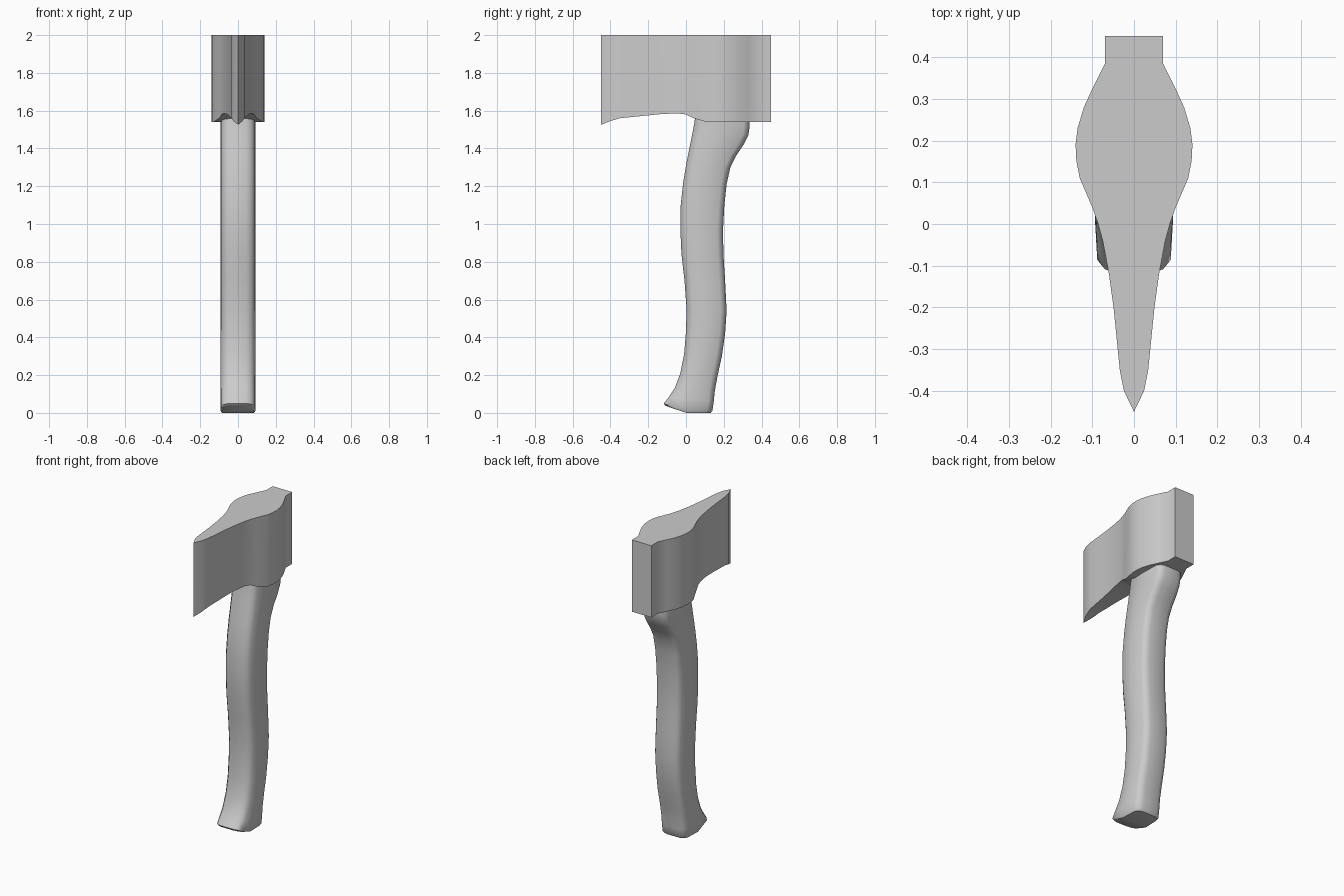
import bpy, bmesh, math

if "Cube" in bpy.data.objects:
    bpy.data.objects.remove(bpy.data.objects["Cube"])

grey = bpy.data.materials.new("plain grey")
grey.diffuse_color = (0.6, 0.6, 0.6, 1)
grey.use_nodes = True
grey.node_tree.nodes["Principled BSDF"].inputs["Base Color"].default_value = grey.diffuse_color


def finish(bm, name, angle):
    bmesh.ops.remove_doubles(bm, verts=bm.verts, dist=0.0005)
    bmesh.ops.recalc_face_normals(bm, faces=bm.faces)
    mesh = bpy.data.meshes.new(name)
    bm.to_mesh(mesh)
    bm.free()
    mesh.materials.append(grey)
    obj = bpy.data.objects.new(name, mesh)
    bpy.context.collection.objects.link(obj)
    bpy.ops.object.select_all(action='DESELECT')
    obj.select_set(True)
    bpy.context.view_layer.objects.active = obj
    bpy.ops.object.shade_smooth_by_angle(angle=math.radians(angle))


# Axe head: slices from cutting edge to poll (y, half width, underside z)
slices = [(-.45, 0, 1.525), (-.40, .024, 1.545), (-.35, .034, 1.56),
          (-.27, .042, 1.568), (-.20, .049, 1.575), (-.12, .060, 1.583),
          (-.04, .075, 1.585), (.0, .086, 1.58), (.04, .10, 1.56),
          (.11, .130, 1.54), (.15, .138, 1.54), (.19, .14, 1.54),
          (.23, .135, 1.54), (.28, .12, 1.54), (.33, .097, 1.54),
          (.385, .069, 1.54), (.45, .069, 1.54)]
bm = bmesh.new()
rings = [[bm.verts.new(p) for p in ((-w, y, z), (w, y, z), (w, y, 2), (-w, y, 2))]
         for y, w, z in slices]
for a, b in zip(rings, rings[1:]):
    for i in range(4):
        j = (i + 1) % 4
        bm.faces.new((a[i], a[j], b[j], b[i]))
bm.faces.new(rings[-1])
finish(bm, "axe_head", 30)

# Handle: stations from butt to eye (front y, front z, back y, back z)
stations = [(-.118, .05, .14, .02), (-.09, .085, .147, .06),
            (-.06, .13, .153, .12), (-.03, .21, .168, .20),
            (-.01, .31, .19, .30), (.0, .43, .207, .42),
            (.003, .55, .215, .54), (-.008, .70, .207, .70),
            (-.024, .84, .198, .84), (-.03, .97, .196, .97),
            (-.028, 1.1, .203, 1.1), (-.015, 1.22, .215, 1.21),
            (.0, 1.31, .235, 1.30), (.014, 1.38, .265, 1.36),
            (.026, 1.44, .305, 1.42), (.036, 1.49, .33, 1.47),
            (.045, 1.54, .336, 1.51), (.052, 1.60, .336, 1.60)]

# Half section: (fraction of depth, distance in y, x), front to back
half = [(0, 0, .045), (0, .01, .07), (0, .032, .088), (.46, 0, .093),
        (1, -.03, .089), (1, -.009, .074), (1, 0, .05)]
section = [(f, d, -x) for f, d, x in half] + [(f, d, x) for f, d, x in reversed(half)]

bm = bmesh.new()
rings = []
for fy, fz, by, bz in stations:
    ring = []
    for f, d, x in section:
        t = f + d / (by - fy)
        ring.append(bm.verts.new((x, fy + (by - fy) * t, fz + (bz - fz) * t)))
    rings.append(ring)
n = len(section)
# Lowest ring slopes up toward the toe and is flat behind it
for v in rings[0]:
    v.co.z = max(.012, .05 + (v.co.y + .118) * -.33)
butt = [bm.verts.new((v.co.x * .92, .01 + (v.co.y - .01) * .93, v.co.z - .012))
        for v in rings[0]]
rings.insert(0, butt)
for a, b in zip(rings, rings[1:]):
    for i in range(n):
        j = (i + 1) % n
        bm.faces.new((a[i], a[j], b[j], b[i]))
# Butt cap: sloped toe facet and flat heel facet
m = half.index((.46, 0, .093))
bm.faces.new(butt[:m + 1] + butt[n - 1 - m:])
bm.faces.new(butt[m:n - m])
bm.faces.new(rings[-1])
finish(bm, "handle", 40)
